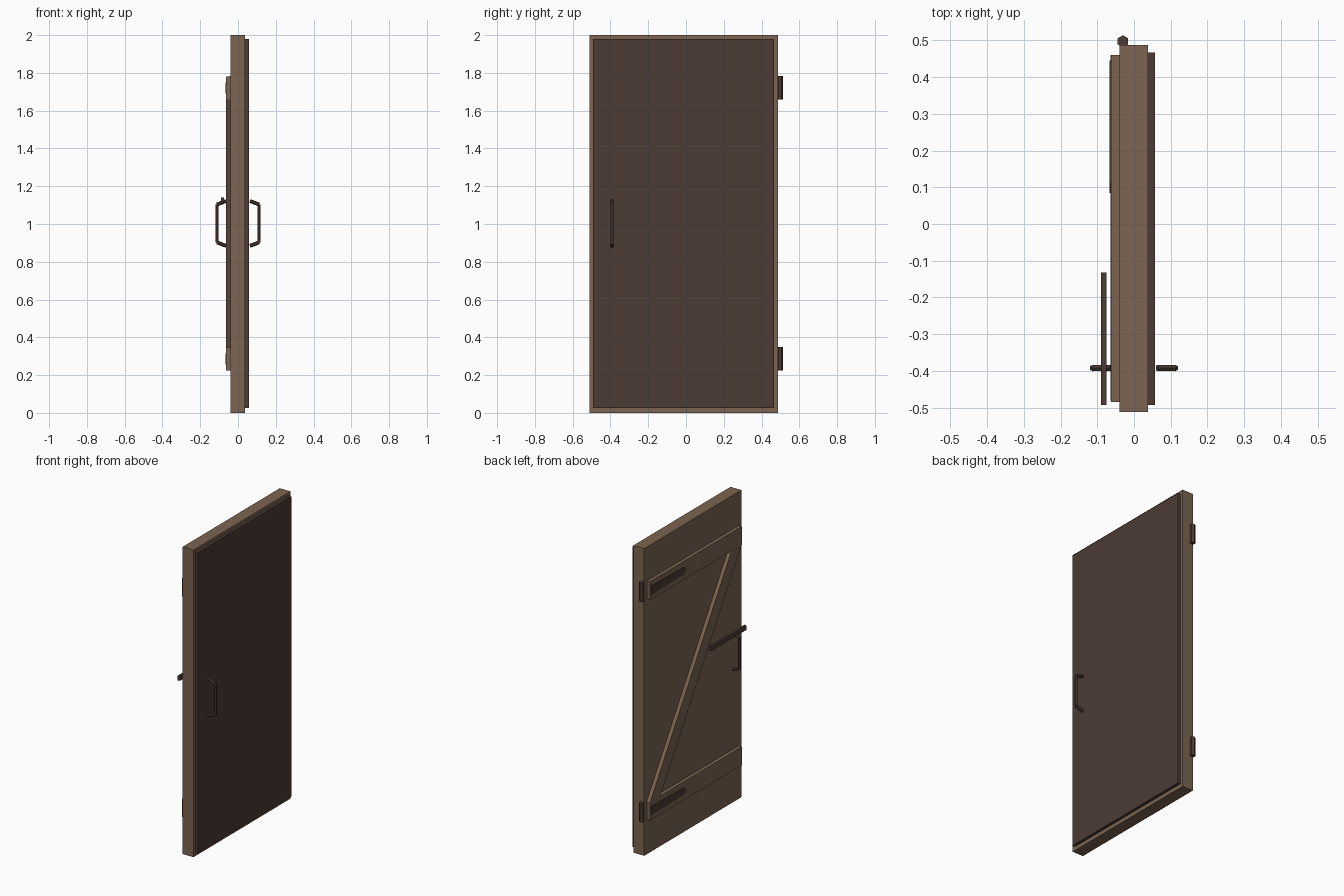
import bpy
import bmesh
from mathutils import Vector

if "Cube" in bpy.data.objects:
    bpy.data.objects.remove(bpy.data.objects["Cube"], do_unlink=True)


def material(name, rgb):
    m = bpy.data.materials.new(name)
    m.use_nodes = True
    m.diffuse_color = (*rgb, 1)
    m.node_tree.nodes["Principled BSDF"].inputs["Base Color"].default_value = (*rgb, 1)
    return m


wood = material("brown wood", (0.200, 0.130, 0.083))
dark = material("dark brown", (0.072, 0.043, 0.035))


def finish(name, bm, mat):
    bmesh.ops.recalc_face_normals(bm, faces=bm.faces)
    mesh = bpy.data.meshes.new(name)
    bm.to_mesh(mesh)
    bm.free()
    mesh.materials.append(mat)
    ob = bpy.data.objects.new(name, mesh)
    bpy.context.collection.objects.link(ob)
    return ob


def plate(name, outline, x0, x1, mat):
    """Extrude a (y, z) outline from x0 to x1."""
    bm = bmesh.new()
    face = bm.faces.new([bm.verts.new((x0, y, z)) for y, z in outline])
    moved = bmesh.ops.extrude_face_region(bm, geom=[face])["geom"]
    bmesh.ops.translate(bm, vec=(x1 - x0, 0, 0),
                        verts=[v for v in moved if isinstance(v, bmesh.types.BMVert)])
    return finish(name, bm, mat)


def box(name, x, y, z, mat):
    outline = [(y[0], z[0]), (y[1], z[0]), (y[1], z[1]), (y[0], z[1])]
    return plate(name, outline, x[0], x[1], mat)


def rod(name, a, b, radius, mat):
    """Six-sided rod between two points."""
    a, b = Vector(a), Vector(b)
    bm = bmesh.new()
    bmesh.ops.create_cone(bm, cap_ends=True, segments=6, radius1=radius,
                          radius2=radius, depth=(b - a).length)
    bm.transform((b - a).to_track_quat("Z", "Y").to_matrix().to_4x4())
    bmesh.ops.translate(bm, vec=(a + b) / 2, verts=bm.verts)
    return finish(name, bm, mat)


# Door slab and its dark facing panel
box("door_slab", (-0.04, 0.038), (-0.512, 0.487), (0, 2), wood)
box("facing_panel", (0.036, 0.057), (-0.492, 0.467), (0.025, 1.98), dark)

# Rails, strap hinges and hinge knuckles
for label, z0, z1 in (("lower", 0.225, 0.345), ("upper", 1.66, 1.78)):
    mid = (z0 + z1) / 2
    box(label + "_rail", (-0.063, -0.039), (-0.484, 0.46), (z0, z1), wood)
    strap = [(0.445, mid - 0.03), (0.445, mid + 0.03), (0.11, mid + 0.022),
             (0.085, mid), (0.11, mid - 0.022)]
    plate(label + "_hinge_strap", strap, -0.066, -0.06, dark)
    rod(label + "_hinge_knuckle", (-0.03, 0.497, z0), (-0.03, 0.497, z1 + 0.003), 0.0165, dark)

# Diagonal brace between the rails
plate("diagonal_brace", [(0.46, 0.345), (0.385, 0.3), (-0.48, 1.66), (-0.375, 1.66)],
      -0.064, -0.039, wood)

# Latch bar on the braced side
box("latch_bar", (-0.09, -0.075), (-0.492, -0.132), (1.11, 1.14), dark)

# Pull handles on both sides
for label, side in (("right", -1), ("left", 1)):
    points = [(side * x, -0.392, z) for x, z in
              ((0.063, 1.122), (0.112, 1.103), (0.112, 0.903), (0.063, 0.884))]
    rod(label + "_handle_upper_arm", points[0], points[1], 0.01, dark)
    rod(label + "_handle_grip", points[1], points[2], 0.009, dark)
    rod(label + "_handle_lower_arm", points[2], points[3], 0.01, dark)
